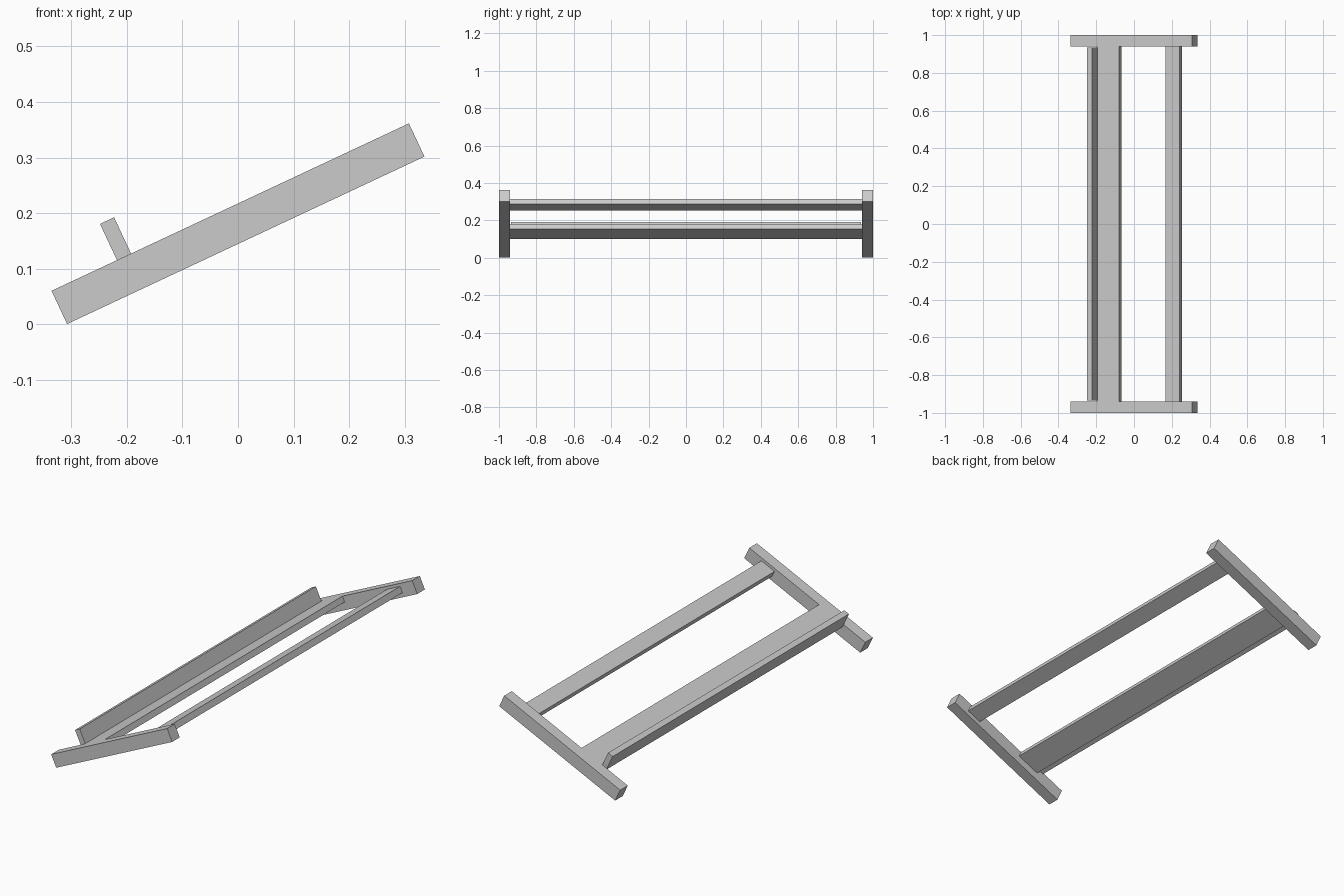
import bpy
from math import radians
from mathutils import Matrix, Vector

cube = bpy.data.objects.get("Cube")
if cube:
    bpy.data.objects.remove(cube, do_unlink=True)

# Single plain grey
grey = bpy.data.materials.new("plain_grey")
grey.use_nodes = True
colour = (0.6, 0.6, 0.6, 1)
grey.diffuse_color = colour
grey.node_tree.nodes["Principled BSDF"].inputs["Base Color"].default_value = colour

# The whole frame leans up towards +x
TILT = Matrix.Translation((0, 0, 0.181)) @ Matrix.Rotation(radians(-25.1), 4, 'Y')


def board(name, along, across, up):
    """Box given by its ranges in the tilted frame."""
    ranges = (along, across, up)
    centre = Vector([(a + b) / 2 for a, b in ranges])
    size = [b - a for a, b in ranges]
    bpy.ops.mesh.primitive_cube_add(size=1)
    ob = bpy.context.object
    ob.name = name
    ob.data.transform(TILT @ Matrix.Translation(centre) @ Matrix.Diagonal((*size, 1)))
    ob.data.materials.append(grey)
    return ob


# Side rails
board("front_rail", (-0.355, 0.355), (-1, -0.94), (-0.033, 0.033))
board("back_rail", (-0.355, 0.355), (0.94, 1), (-0.033, 0.033))

# Cross boards between the rails
INNER = (-0.94, 0.94)
board("upper_slat", (0.194, 0.274), INNER, (-0.012, 0.019))
board("lower_shelf", (-0.197, -0.072), INNER, (0.004, 0.033))

# Stop lip standing on the low edge of the shelf
board("stop_lip", (-0.225, -0.197), (-0.935, 0.935), (0.022, 0.105))
